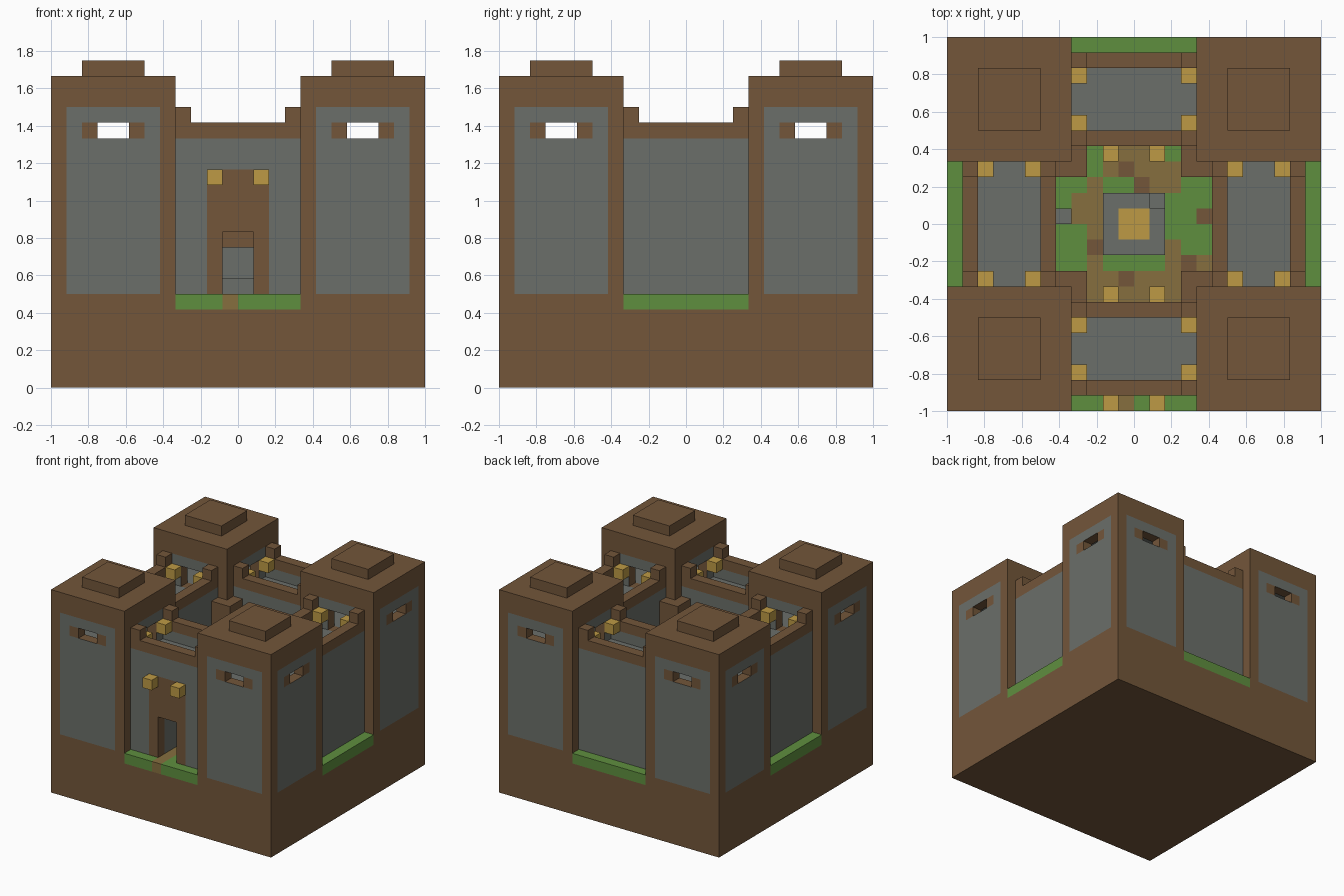
import bpy, bmesh
from mathutils import Vector

if "Cube" in bpy.data.objects:
    bpy.data.objects.remove(bpy.data.objects["Cube"], do_unlink=True)

U = 1 / 12  # one building block


def linear(c):
    return c / 12.92 if c <= 0.04045 else ((c + 0.055) / 1.055) ** 2.4


def material(name, rgb):
    m = bpy.data.materials.new(name)
    m.use_nodes = True
    col = [linear(c / 255) for c in rgb] + [1]
    m.diffuse_color = col
    m.node_tree.nodes["Principled BSDF"].inputs["Base Color"].default_value = col
    return m


MATS = [material("brown timber", (115, 86, 58)), material("grey stone", (107, 111, 106)),
        material("grass green", (95, 143, 63)), material("tan path", (134, 111, 62)),
        material("lamp gold", (189, 154, 69))]
BROWN, GREY, GREEN, TAN, GOLD = range(5)


def build(name, cuts, solid, paint, offset=(0, 0, 0), turns=0):
    """Outer skin of the solid cells between the cut planes, painted by rule."""
    bm = bmesh.new()
    verts = {}

    def vert(p):
        if p not in verts:
            x, y, z = (p[i] + offset[i] for i in range(3))
            for _ in range(turns):
                x, y = -y, x
            verts[p] = bm.verts.new((x * U, y * U, z * U))
        return verts[p]

    size = [len(c) - 1 for c in cuts]

    def filled(c):
        if any(c[i] < 0 or c[i] >= size[i] for i in range(3)):
            return False
        return solid(*[(cuts[i][c[i]] + cuts[i][c[i] + 1]) / 2 for i in range(3)])

    cells = [(i, j, k) for i in range(size[0]) for j in range(size[1]) for k in range(size[2])]
    for cell in filter(filled, cells):
        low = [cuts[i][cell[i]] for i in range(3)]
        high = [cuts[i][cell[i] + 1] for i in range(3)]
        for axis in range(3):
            for sign in (-1, 1):
                near = list(cell)
                near[axis] += sign
                if filled(near):
                    continue
                a, b = (axis + 1) % 3, (axis + 2) % 3
                ring = []
                for ua, ub in ((low[a], low[b]), (high[a], low[b]), (high[a], high[b]), (low[a], high[b])):
                    p = [0, 0, 0]
                    p[axis] = high[axis] if sign > 0 else low[axis]
                    p[a], p[b] = ua, ub
                    ring.append(tuple(p))
                centre = sum((Vector(p) for p in ring), Vector()) / 4
                normal = [0, 0, 0]
                normal[axis] = sign
                face = bm.faces.new([vert(p) for p in ring[::sign]])
                face.material_index = paint(centre, normal)
    mesh = bpy.data.meshes.new(name)
    bm.to_mesh(mesh)
    bm.free()
    for m in MATS:
        mesh.materials.append(m)
    obj = bpy.data.objects.new(name, mesh)
    bpy.context.scene.collection.objects.link(obj)
    return obj


def box(name, xs, ys, zs, colour, turns=0):
    return build(name, (xs, ys, zs), lambda *p: True, lambda c, n: colour, turns=turns)


# Foundation
box("foundation", (-12, 12), (-12, 12), (0, 5), BROWN)

# Corner towers: hollow top room, window slits outside, doors to the walkways
ACROSS = (-4, -3, -2, -1, 1, 2, 3, 4)


def tower(sx, sy):
    def solid(x, y, z):
        if abs(x) < 3 and abs(y) < 3:
            return not 15 < z < 18
        for t, d, s in ((x, y, sy), (y, x, sx)):
            sill = 15 if d * s < 0 else 16
            if abs(t) < 1 and abs(d) > 3 and sill < z < 17:
                return False
        return True

    def paint(c, n):
        if abs(c.x) <= 3 and abs(c.y) <= 3 and 15 <= c.z <= 18:
            return GREY
        for t, d, nd in ((c.x, c.y, n[1]), (c.y, c.x, n[0])):
            if nd and abs(d) == 4 and abs(t) < 3 and 6 < c.z < 18:
                return BROWN if 16 < c.z < 17 and 1 < abs(t) < 2 else GREY
        return BROWN

    side = ("left" if sx > 0 else "right") + ("_back" if sy > 0 else "_front")
    build("tower_" + side, (ACROSS, ACROSS, (5, 6, 15, 16, 17, 18, 20)), solid, paint, (8 * sx, 8 * sy, 0))
    box("tower_cap_" + side, (8 * sx - 2, 8 * sx + 2), (8 * sy - 2, 8 * sy + 2), (20, 21), BROWN)
    # Corner pier in the courtyard
    px, py = sorted((3 * sx, 5 * sx)), sorted((3 * sy, 5 * sy))
    box("courtyard_pier_" + side, px, py, (6, 15), BROWN)


for sx in (-1, 1):
    for sy in (-1, 1):
        tower(sx, sy)


# Walls with a walkway between two parapets; the front one has a gateway
def wall(name, turns):
    gate, alcove = turns == 0, turns == 2

    def solid(x, y, z):
        if abs(x) < 1 and (gate and z < 10 or alcove and y > -6 and z < 9):
            return False
        if z < 15:
            return True
        return (y < -10 or y > -6) and (z < 17 or abs(x) > 3)

    def paint(c, n):
        if n[2] > 0:
            return GREY if c.z == 15 else BROWN
        if abs(c.x) <= 1 and c.z <= 10 and not n[1]:
            return GREY if -10 < c.y < -6 else BROWN
        framed = gate and c.y in (-11, -5) or alcove and c.y == -5
        if n[1] and c.z < 16:
            return BROWN if framed and abs(c.x) < 2 and c.z < 14 else GREY
        return BROWN

    build(name + "_wall", (ACROSS, (-11, -10, -6, -5), (6, 9, 10, 14, 15, 16, 17, 18)),
          solid, paint, turns=turns)
    # Lamps beside the tower doors and the gateways
    for s in (-1, 1):
        for y in (-10, -7):
            box(name + "_walkway_lamp", sorted((3 * s, 4 * s)), (y, y + 1), (16, 17), GOLD, turns)
        for y in ([-12, -5] if gate else [-5] if alcove else []):
            box(name + "_gate_lamp", sorted((s, 2 * s)), (y, y + 1), (13, 14), GOLD, turns)
    # Grass ledge outside, with the path at the gateway
    box(name + "_ledge", (-4, -1) if gate else (-4, 4), (-12, -11), (5, 6), GREEN, turns)
    if gate:
        box("gate_path", (-1, 0), (-12, -5), (5, 6), TAN)
        box("gate_grass", (0, 1), (-12, -5), (5, 6), GREEN)
        box("ledge_end", (1, 4), (-12, -11), (5, 6), GREEN)


for turns, name in enumerate(("front", "left", "back", "right")):
    wall(name, turns)

# Courtyard ground, from the back row to the front: g grass, t path, b bare earth
ROWS = ("ggggttgggg", "gggtbttttg", "ggtggbttgg", "gttggggggg", "gttggggggb",
        "ggtggggggg", "ggbggggtgg", "ggtggggtbt", "ggttbtttgg", "ggttttttgg")
KEY = {"g": GREEN, "t": TAN, "b": BROWN}
STEPS = tuple(range(-5, 6))
build("courtyard_ground", (STEPS, STEPS, (5, 6)), lambda *p: True,
      lambda c, n: KEY[ROWS[min(9, int(5 - c.y))][min(9, int(c.x + 5))]])

# Plinth with a gold top, and loose stones
build("courtyard_plinth", ((-2, -1, 1, 2), (-2, -1, 1, 2), (6, 7, 8)),
      lambda x, y, z: z < 7 or (x > 1 and y > 1),
      lambda c, n: GOLD if n[2] > 0 and abs(c.x) < 1 and abs(c.y) < 1 else GREY)
box("courtyard_stone", (-5, -4), (0, 1), (6, 7), GREY)
